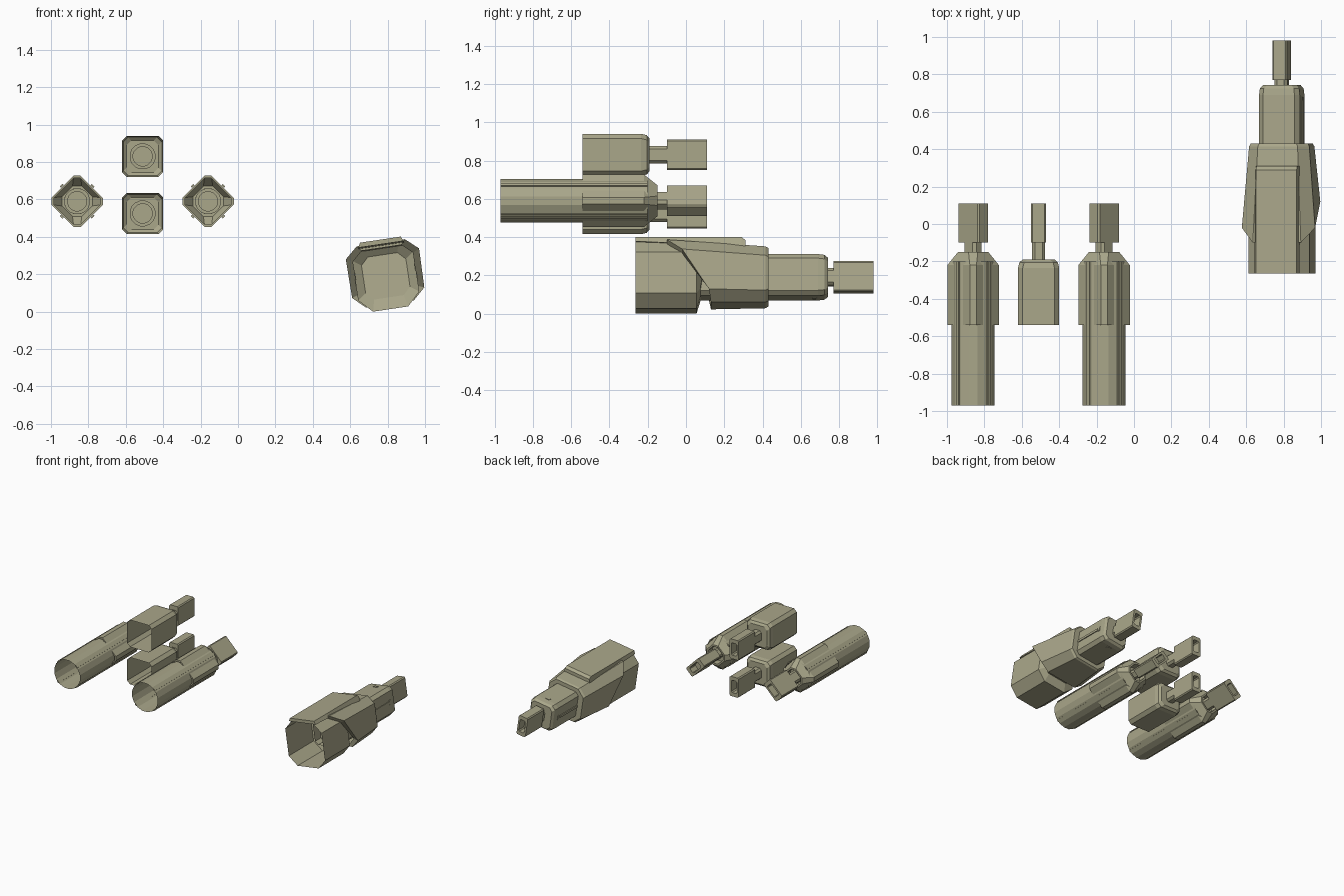
import bpy, bmesh, math

if "Cube" in bpy.data.objects:
    bpy.data.objects.remove(bpy.data.objects["Cube"])

olive = bpy.data.materials.new("olive_khaki")
olive.diffuse_color = (0.40, 0.385, 0.255, 1)
olive.use_nodes = True
olive.node_tree.nodes["Principled BSDF"].inputs["Base Color"].default_value = olive.diffuse_color


def oct_profile(w, h, c):
    """Chamfered rectangle centred on the axis, as (x, z) points."""
    a, b = w / 2, h / 2
    return [(a - c, b), (a, b - c), (a, c - b), (a - c, -b),
            (c - a, -b), (-a, c - b), (-a, b - c), (c - a, b)]


def circle(r, n=16):
    return [(r * math.sin(2 * math.pi * (i + .5) / n), r * math.cos(2 * math.pi * (i + .5) / n))
            for i in range(n)]


def loft(name, sections, place, caps=(False, False)):
    """Skin rings of (y or list of y, profile); place = (x, z, roll, y shift)."""
    bm = bmesh.new()
    rings = []
    for y, prof in sections:
        ys = y if isinstance(y, list) else [y] * len(prof)
        rings.append([bm.verts.new((p[0], yy, p[1])) for p, yy in zip(prof, ys)])
    n = len(rings[0])
    for r, s in zip(rings, rings[1:]):
        for i in range(n):
            j = (i + 1) % n
            bm.faces.new((r[i], r[j], s[j], s[i]))
    if caps[0]:
        bm.faces.new(rings[0])
    if caps[1]:
        bm.faces.new(rings[-1])
    bmesh.ops.recalc_face_normals(bm, faces=bm.faces)
    me = bpy.data.meshes.new(name)
    bm.to_mesh(me)
    bm.free()
    me.materials.append(olive)
    ob = bpy.data.objects.new(name, me)
    x, z, roll, y0 = place
    ob.location = (x, y0, z)
    ob.rotation_euler.y = math.radians(roll)
    bpy.context.collection.objects.link(ob)
    return ob


def bar(name, place, x0, x1, z0, z1, y0, y1):
    prof = [(x0, z1), (x1, z1), (x1, z0), (x0, z0)]
    loft(name, [(y0, prof), (y1, prof)], place, (True, True))


def plug(name, place):
    """Neck and rear block with a recessed socket."""
    neck = oct_profile(.07, .09, .015)
    loft(name + "_neck", [(-.22, neck), (-.09, neck)], place)
    outer, inner = oct_profile(.08, .16, .008), oct_profile(.05, .10, .008)
    loft(name + "_block", [(-.10, outer), (.11, outer), (.11, inner), (.04, inner)],
         place, (True, True))


def inner_cup(name, place, y):
    """Round cup seen inside the open shell."""
    loft(name + "_cup", [(y, circle(.07)), (y - .06, circle(.07)),
                         (y - .06, circle(.052)), (y - .01, circle(.052))], place, (False, True))


def sq(w, c=.025):
    return oct_profile(w, w, c)


# Two short square units, open at the front
for label, z in (("upper", .83), ("lower", .525)):
    place = (-.51, z, 0, 0)
    name = label + "_unit"
    loft(name + "_shell", [(-.54, sq(.22)), (-.235, sq(.22)), (-.205, sq(.205)),
                           (-.19, sq(.17))], place, (False, True))
    inner_cup(name, place, -.195)
    plug(name, place)

# Two long units turned by 45 degrees, with round front tubes
for label, x, roll in (("left", -.86, 45), ("right", -.16, -45)):
    place = (x, .59, roll, 0)
    name = label + "_unit"
    loft(name + "_shell", [(-.54, sq(.20)), (-.54, sq(.22)), (-.22, sq(.22)), (-.15, sq(.15, .035)),
                           (-.15, sq(.125, .03)), (-.21, sq(.125, .03))], place, (False, True))
    loft(name + "_tube", [(-.97, circle(.117)), (-.20, circle(.117))], place)
    inner_cup(name, place, -.215)
    plug(name, place)
    # guide rails on the four flat sides
    for k in range(4):
        bar(name + "_rail", (x, .59, roll + 90 * k, 0), -.010, .010, .112, .121, -.97, -.20)

# Large unit: core, side rails, plug
big = (.79, .19, -8.5, 0)
loft("large_core", [(.0, sq(.22)), (.69, sq(.22)), (.725, sq(.212)), (.742, sq(.185))],
     big, (False, True))
plug("large_unit", (.79, .19, -8.5, .87))
for k in range(4):
    side = (.79, .19, -8.5 + 90 * k, 0)
    if k % 2:
        bar("large_core_rail", side, -.010, .010, .105, .116, .42, .66)
    bar("large_core_stud", side, -.018, .018, .105, .114, .66, .68)

# Large open front housing with a sloped rear notch
front = oct_profile(.33, .356, .07)
rear = oct_profile(.24, .23, .04)
loft("large_housing", [(-.265, front), (.055, front),
                       ([.10] * 2 + [.075] * 4 + [.10] * 2, rear)], big, (False, True))

# Flared sleeve with a diagonal front edge
flare = [(.13, .18), (.198, .12), (.195, -.09), (.13, -.15),
         (-.13, -.15), (-.195, -.09), (-.198, .12), (-.13, .18)]
edge = [-.10, -.02, .12, .13, .13, .12, -.02, -.10]
loft("large_sleeve", [(edge, [(u * .82, v * .85) for u, v in flare]), (edge, flare),
                      (.415, oct_profile(.325, .295, .055)), (.43, oct_profile(.31, .28, .055))],
     big, (False, True))


# Raised top ridge
def ridge(low, top=.197):
    return [(-.11, top), (.11, top), (.122, low), (-.122, low)]


loft("large_top_ridge", [(-.265, ridge(.172)), (-.1, ridge(.165)), (.29, ridge(.13)),
                         (.31, ridge(.13, .18))], big, (True, True))
